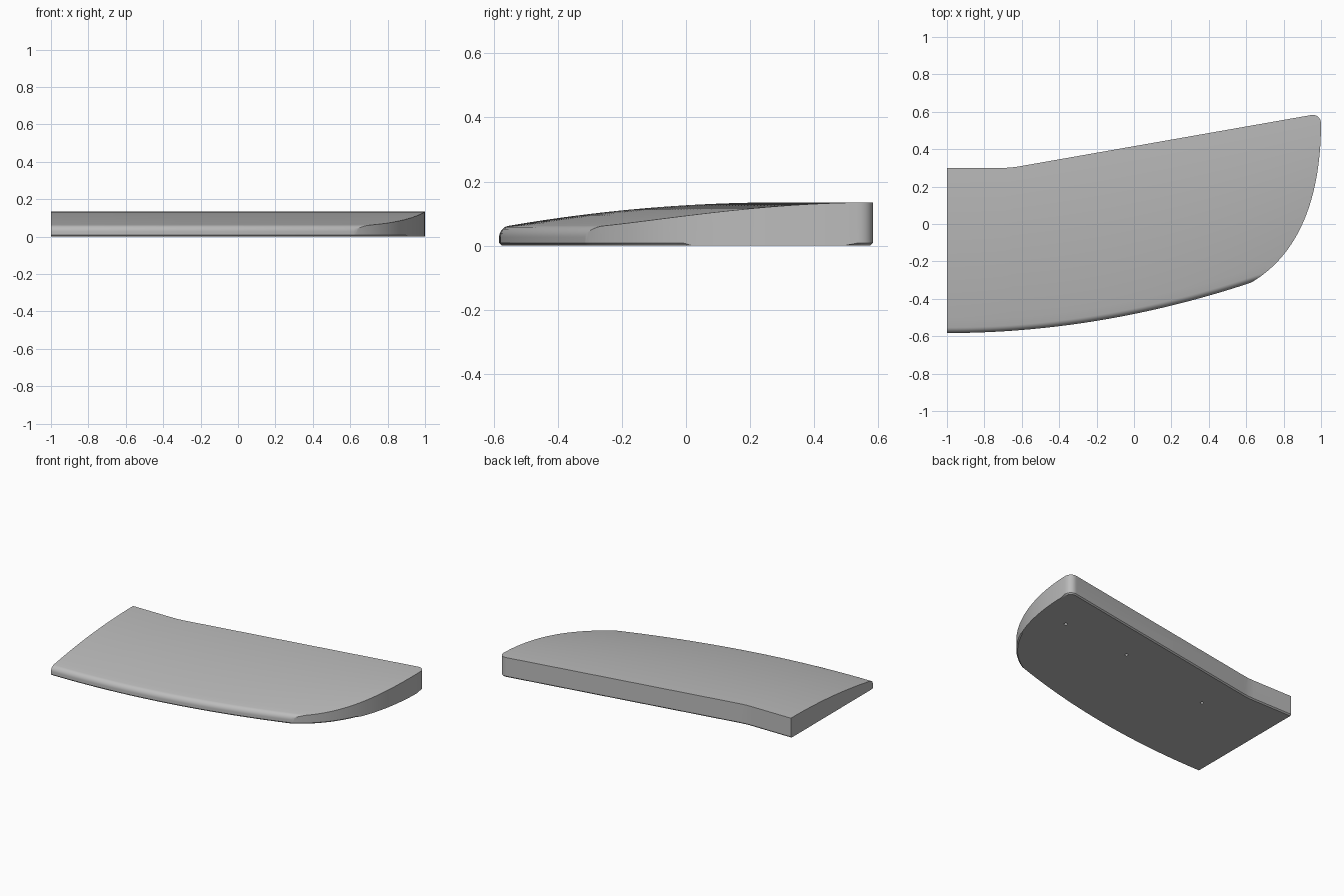
import bpy, bmesh, math
from mathutils import Vector
from mathutils.geometry import interpolate_bezier

if "Cube" in bpy.data.objects:
    bpy.data.objects.remove(bpy.data.objects["Cube"])

grey = bpy.data.materials.new("plain grey")
grey.diffuse_color = (0.5, 0.5, 0.5, 1)
grey.use_nodes = True
grey.node_tree.nodes["Principled BSDF"].inputs["Base Color"].default_value = grey.diffuse_color

THICK, NOSE, ROUND, CHAMFER = 0.135, 0.06, 0.036, 0.008


def make_object(name, bm):
    bmesh.ops.recalc_face_normals(bm, faces=bm.faces)
    mesh = bpy.data.meshes.new(name)
    bm.to_mesh(mesh)
    bm.free()
    mesh.materials.append(grey)
    obj = bpy.data.objects.new(name, mesh)
    bpy.context.collection.objects.link(obj)
    return obj


def front_edge(x):
    return -0.583 + 0.102 * (x + 1) ** 2


def back_edge(x):
    return 0.30 + max(0, x + 0.66) * 0.1755


def section(x):
    """Front-to-back slice: chamfered foot, rounded nose, rising crown."""
    yf, yb = front_edge(x), back_edge(x)
    pts = [(yf + CHAMFER, 0), (yf, CHAMFER)]
    for i in range(9):
        a = math.radians(80) * i / 8
        pts.append((yf + ROUND * (1 - math.cos(a)),
                    NOSE - ROUND * 0.93 + ROUND * math.sin(a)))
    y0, z0 = pts[-1]
    for i in range(1, 21):
        t = i / 20
        pts.append((y0 + (yb - y0) * t, z0 + (THICK - z0) * (1 - (1 - t) ** 2)))
    pts += [(yb + 0.1, THICK), (yb + 0.1, 0)]
    return [(x, y, z) for y, z in pts]


# Wing panel: slices lofted along x
bm = bmesh.new()
stations = sorted([-1 + 2.1 * i / 48 for i in range(49)] + [-0.66])
rings = [[bm.verts.new(p) for p in section(x)] for x in stations]
for a, b in zip(rings, rings[1:]):
    for i in range(len(a)):
        j = (i + 1) % len(a)
        bm.faces.new((a[i], a[j], b[j], b[i]))
bm.faces.new(rings[0])
bm.faces.new(rings[-1])
panel = make_object("wing_panel", bm)

# Plan outline: curved tip, rounded rear corner, angled back edge
tip = interpolate_bezier(Vector((0.60, -0.328)), Vector((0.86, -0.19)),
                         Vector((0.998, 0.10)), Vector((1.0, 0.535)), 33)
corner = interpolate_bezier(Vector((1.0, 0.535)), Vector((1.0, 0.57)),
                            Vector((0.975, 0.588)), Vector((0.945, 0.582)), 9)
outline = [(-1.2, -0.8), (0.3, -0.8), (0.42, -0.42)]
outline += [(p.x, p.y) for p in tip + corner[1:]]
outline += [(-0.62, 0.307), (-0.66, 0.3015), (-0.70, 0.30), (-1.2, 0.30)]
bm = bmesh.new()
foot = bm.faces.new([bm.verts.new((x, y, 0)) for x, y in outline])
top = bmesh.ops.extrude_face_region(bm, geom=[foot])["geom"]
for v in (g for g in top if isinstance(g, bmesh.types.BMVert)):
    v.co.z = 0.3
low = [e for e in bm.edges if all(v.co.z < 0.01 for v in e.verts)]
bmesh.ops.bevel(bm, geom=low, offset=CHAMFER, segments=1, affect='EDGES')
plan = make_object("plan_cutter", bm)

# Three mounting holes in the underside
bm = bmesh.new()
for x, y in ((0.77, 0.27), (0.244, 0.22), (-0.485, 0.067)):
    made = bmesh.ops.create_cone(bm, cap_ends=True, segments=16,
                                 radius1=0.011, radius2=0.011, depth=0.08)
    bmesh.ops.translate(bm, verts=made["verts"], vec=(x, y, 0))
holes = make_object("hole_cutter", bm)

bpy.context.view_layer.objects.active = panel
panel.select_set(True)
for cutter, mode in ((plan, 'INTERSECT'), (holes, 'DIFFERENCE')):
    mod = panel.modifiers.new(cutter.name, 'BOOLEAN')
    mod.operation, mod.solver, mod.object = mode, 'EXACT', cutter
    bpy.ops.object.modifier_apply(modifier=mod.name)
    bpy.data.objects.remove(cutter)
bpy.ops.object.shade_smooth_by_angle(angle=math.radians(28))
